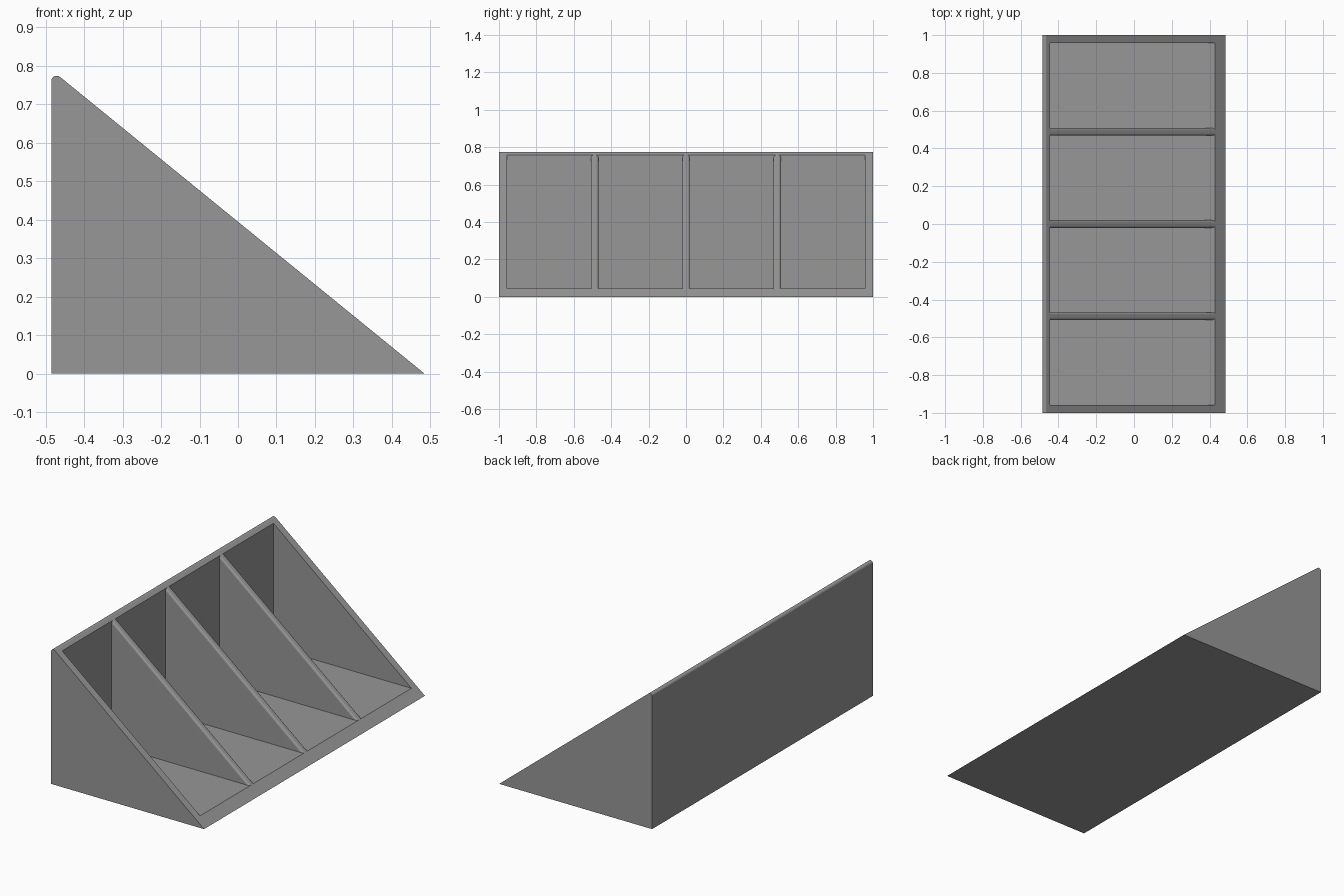
import bpy, bmesh, math

if "Cube" in bpy.data.objects:
    bpy.data.objects.remove(bpy.data.objects["Cube"])

grey = bpy.data.materials.new("mid grey")
grey.diffuse_color = (0.31, 0.31, 0.31, 1)
grey.use_nodes = True
grey.node_tree.nodes["Principled BSDF"].inputs["Base Color"].default_value = grey.diffuse_color

HALF_X, HALF_Y = 0.485, 1.0
SLOPE = 0.814          # fall of the open face
FLOOR, BACK, END = 0.045, -0.445, 0.957


def slope_z(x):
    return SLOPE * (HALF_X - x)


def prism(name, profile, y0, y1):
    """Extrude an (x, z) profile from y0 to y1."""
    bm = bmesh.new()
    face = bm.faces.new([bm.verts.new((x, y0, z)) for x, z in profile])
    ext = bmesh.ops.extrude_face_region(bm, geom=[face])
    verts = [v for v in ext["geom"] if isinstance(v, bmesh.types.BMVert)]
    bmesh.ops.translate(bm, verts=verts, vec=(0, y1 - y0, 0))
    bmesh.ops.recalc_face_normals(bm, faces=bm.faces[:])
    mesh = bpy.data.meshes.new(name)
    bm.to_mesh(mesh)
    bm.free()
    mesh.materials.append(grey)
    obj = bpy.data.objects.new(name, mesh)
    bpy.context.collection.objects.link(obj)
    return obj


# Outer body: right-angled wedge with a rounded top rim
r = 0.014
cx = -HALF_X + r
cz = slope_z(cx) - r * math.hypot(1, SLOPE)
a0 = math.atan2(1, SLOPE)
arc = [a0 + (math.pi - a0) * i / 8 for i in range(9)]
outline = [(-HALF_X, 0), (HALF_X, 0)]
outline += [(cx + r * math.cos(a), cz + r * math.sin(a)) for a in arc]
body = prism("wedge_body", outline, -HALF_Y, HALF_Y)

# Cavity cutter, open through the sloping face
lip = HALF_X - FLOOR / SLOPE
top = slope_z(BACK)
cutter = prism("cavity_cutter", [(BACK, FLOOR), (lip, FLOOR),
               (lip + 0.1, FLOOR + 0.12), (BACK, top + 0.4)], -END, END)
cutter.hide_render = True
cutter.hide_viewport = True
cut = body.modifiers.new("cavity", "BOOLEAN")
cut.operation = "DIFFERENCE"
cut.solver = "EXACT"
cut.object = cutter

# Three dividers with softened sloping edges
for i, y in enumerate((-0.488, 0.0, 0.488)):
    div = prism(f"divider_{i + 1}", [(BACK, FLOOR), (lip, FLOOR), (BACK, top)],
                y - 0.02, y + 0.02)
    bm = bmesh.new()
    bm.from_mesh(div.data)
    edges = [e for e in bm.edges
             if abs(e.verts[0].co.x - e.verts[1].co.x) > 0.1
             and abs(e.verts[0].co.z - e.verts[1].co.z) > 0.1]
    bmesh.ops.bevel(bm, geom=edges, offset=0.012, segments=4,
                    profile=0.5, affect="EDGES")
    bm.to_mesh(div.data)
    bm.free()
